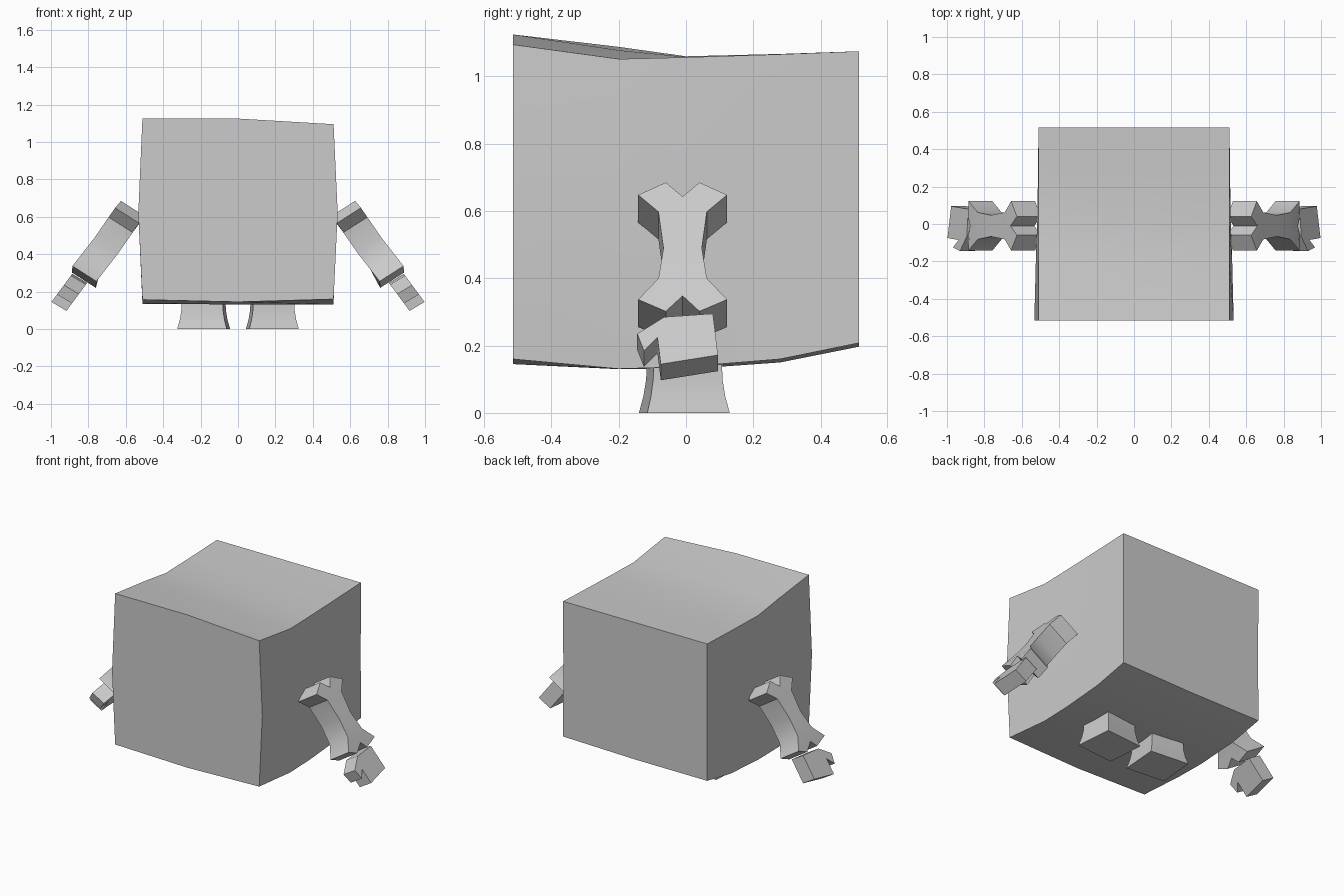
import bpy
import bmesh
import math

if "Cube" in bpy.data.objects:
    bpy.data.objects.remove(bpy.data.objects["Cube"], do_unlink=True)

grey = bpy.data.materials.new("plain_grey")
grey.use_nodes = True
grey.diffuse_color = (0.6, 0.6, 0.6, 1)
shader = next(n for n in grey.node_tree.nodes if n.type == "BSDF_PRINCIPLED")
shader.inputs["Base Color"].default_value = grey.diffuse_color


def loft(name, rings, rungs=()):
    """Skin closed rings into a capped solid; rungs split the caps across."""
    bm = bmesh.new()
    rows = [[bm.verts.new(p) for p in ring] for ring in rings]
    n = len(rows[0])
    for a, b in zip(rows, rows[1:]):
        for i in range(n):
            j = (i + 1) % n
            bm.faces.new((a[i], a[j], b[j], b[i]))
    for cap in (rows[0], rows[-1]):
        bm.faces.new(cap)
        for i, j in rungs:
            bmesh.ops.connect_verts(bm, verts=[cap[i], cap[j]])
    bmesh.ops.recalc_face_normals(bm, faces=bm.faces[:])
    mesh = bpy.data.meshes.new(name)
    bm.to_mesh(mesh)
    bm.free()
    mesh.materials.append(grey)
    obj = bpy.data.objects.new(name, mesh)
    bpy.context.collection.objects.link(obj)
    bpy.ops.object.select_all(action="DESELECT")
    obj.select_set(True)
    bpy.context.view_layer.objects.active = obj
    bpy.ops.object.shade_smooth_by_angle(angle=math.radians(30))
    return obj


def slab(name, side, outline, x_at, offset, rungs=()):
    """Leaning plate: (y, z) outline on its outer face, pushed inwards."""
    rings = []
    for k in (0, 1):
        rings.append([(side * (x_at(z) + k * offset[0]), y, z + k * offset[1])
                      for y, z in outline])
    loft(name, rings, rungs)


# Body: slightly warped box, as sections from front to back
# y, bulge at mid height, bottom z (right, middle, left), top z (same)
sections = [
    (-.515, .533, (.157, .145, .160), (1.125, 1.125, 1.095)),
    (-.20, .525, (.138, .130, .131), (1.088, 1.078, 1.052)),
    (0, .518, (.135, .130, .137), (1.060, 1.058, 1.057)),
    (.28, .513, (.153, .150, .160), (1.067, 1.066, 1.066)),
    (.515, .510, (.197, .197, .208), (1.075, 1.075, 1.075)),
]
rings = []
for y, w, lo, hi in sections:
    e = .511
    rings.append([(-e, y, lo[0]), (0, y, lo[1]), (e, y, lo[2]), (w, y, .62),
                  (e, y, hi[2]), (0, y, hi[1]), (-e, y, hi[0]), (-w, y, .62)])
loft("body", rings)

# Bone-shaped arm: half-widths and heights down one edge, then mirrored
edge = [(.05, .685), (.132, .648), (.072, .598), (.057, .49),
        (.072, .40), (.132, .337), (.05, .302)]
mid_y = -.01
arm = [(mid_y, .643)] + [(mid_y + w, z) for w, z in edge]
arm += [(mid_y, .348)] + [(mid_y - w, z) for w, z in reversed(edge)]
arm_rungs = [(i, len(arm) - i) for i in (3, 4, 5)]
arm_curve = [(.685, .626), (.648, .657), (.49, .766), (.337, .885), (.302, .888)]


def arm_x(z):
    for (z0, x0), (z1, x1) in zip(arm_curve, arm_curve[1:]):
        if z >= z1:
            return x0 + (x1 - x0) * (z0 - z) / (z0 - z1)
    return arm_curve[-1][1]


# Mitten hand with a thumb at the front
hand = [(-.145, .235), (-.065, .285), (.08, .295), (.095, .172),
        (-.075, .145), (-.085, .225), (-.125, .185)]


def hand_x(z):
    return .89 + (.29 - z) * .74


# Leg: slightly turned foot outline that narrows upwards
foot = [(.06, -.14), (.325, -.115), (.303, .13), (.042, .105)]
foot_c = (.185, -.005)
leg_profile = [(0, 1), (.05, .9), (.1, .84), (.2, .82)]

for side, label in ((1, "left"), (-1, "right")):
    slab(label + "_arm", side, arm, arm_x, (-.128, -.082), arm_rungs)
    slab(label + "_hand", side, hand, hand_x, (-.08, -.048), [(1, 5)])
    loft(label + "_leg", [
        [(side * (foot_c[0] + (x - foot_c[0]) * s),
          foot_c[1] + (y - foot_c[1]) * s, z) for x, y in foot]
        for z, s in leg_profile])
